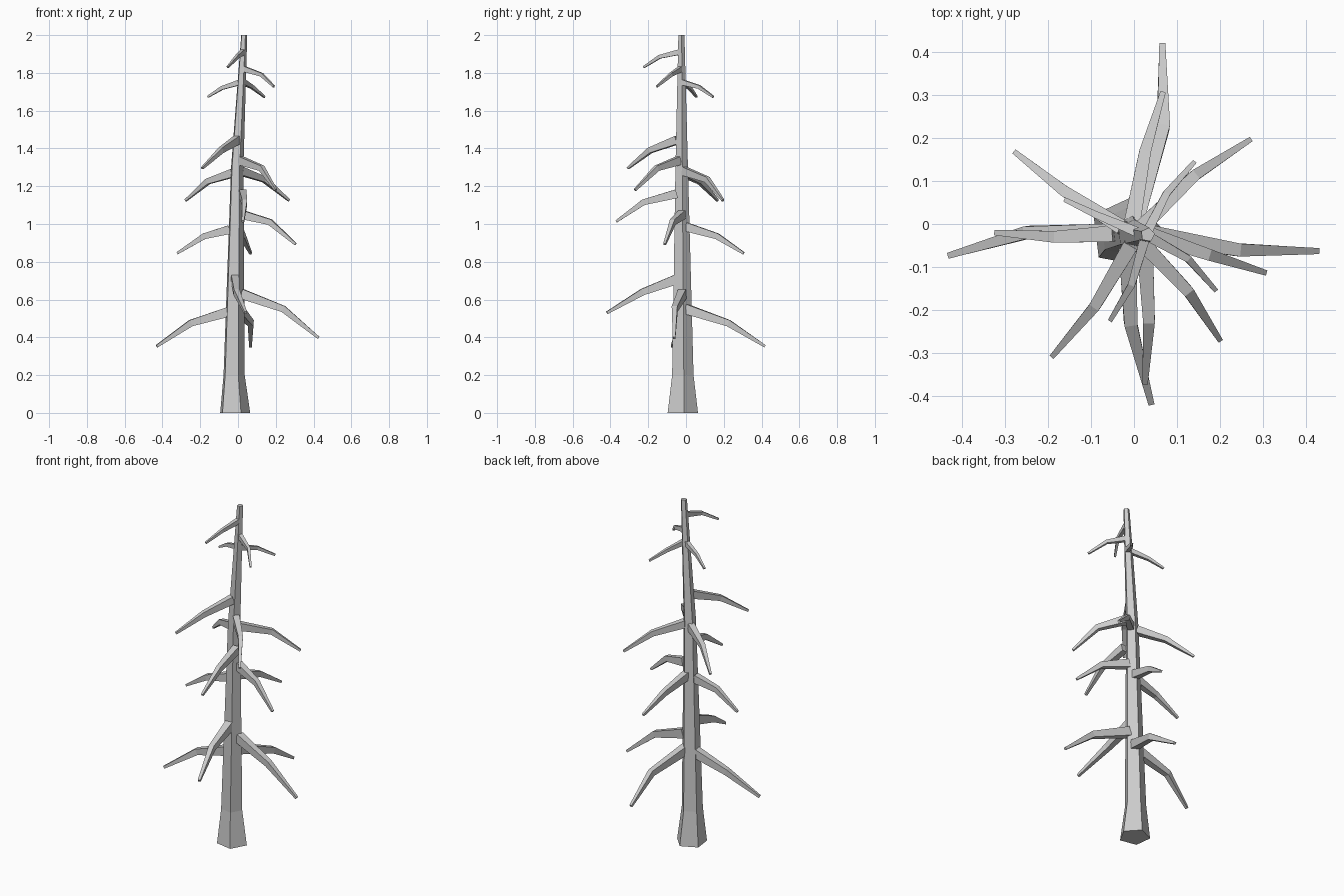
import bpy
from math import cos, sin, pi, radians
from mathutils import Vector


def loft(name, rings):
    """Skin a list of equal-sized vertex rings and cap both ends."""
    n = len(rings[0])
    verts = [v for ring in rings for v in ring]
    faces = [tuple(reversed(range(n))), tuple(range(len(verts) - n, len(verts)))]
    for r in range(len(rings) - 1):
        for i in range(n):
            a, b = r * n + i, r * n + (i + 1) % n
            faces.append((a, b, b + n, a + n))
    mesh = bpy.data.meshes.new(name)
    mesh.from_pydata(verts, [], faces)
    obj = bpy.data.objects.new(name, mesh)
    bpy.context.collection.objects.link(obj)
    return obj


# Trunk: five-sided, flared at the base, slightly bent (x, y, z, radius)
trunk = [(-0.02, -0.02, 0, 0.085), (-0.024, -0.019, 0.2, 0.060),
         (-0.006, -0.024, 1.3, 0.035), (0.032, -0.025, 2.0, 0.017)]
loft("trunk", [[Vector((x + r * cos(radians(7) + k * 2 * pi / 5),
                        y + r * sin(radians(7) + k * 2 * pi / 5), z))
                for k in range(5)] for x, y, z, r in trunk])


def branch(name, points, scale):
    """Drooping four-sided limb through start, elbow and tip."""
    p = [Vector(q) for q in points]
    dirs = [p[1] - p[0], p[2] - p[0], p[2] - p[1]]
    sizes = [(0.042, 0.052), (0.030, 0.035), (0.014, 0.014)]
    rings = []
    for c, d, (w, h) in zip(p, dirs, sizes):
        d.normalize()
        side = d.cross(Vector((0, 0, 1))).normalized()
        up = side.cross(d)
        s = scale if c is not p[2] else max(scale, 0.75)
        side, up = side * w * s / 2, up * h * s / 2
        rings.append([c + side - up, c + side + up, c - side + up, c - side - up])
    loft(name, rings)


# Four tiers of four branches: start, elbow, tip
tiers = [
    (1.0, [
        [(-0.05, -0.02, 0.535), (-0.25, -0.02, 0.475), (-0.43, -0.073, 0.353)],
        [(0.02, -0.02, 0.63), (0.24, -0.06, 0.55), (0.427, -0.063, 0.397)],
        [(0.00, 0.00, 0.55), (0.068, 0.225, 0.475), (0.066, 0.418, 0.353)],
        [(-0.015, -0.055, 0.705), (-0.008, -0.23, 0.64), (0.04, -0.418, 0.53)]]),
    (0.9, [
        [(-0.045, -0.022, 0.97), (-0.18, -0.03, 0.935), (-0.322, -0.02, 0.845)],
        [(0.02, -0.02, 1.05), (0.17, -0.07, 1.01), (0.305, -0.113, 0.893)],
        [(-0.005, 0.0, 0.985), (0.025, 0.165, 0.935), (0.067, 0.305, 0.845)],
        [(0.025, -0.05, 1.16), (0.035, -0.225, 1.115), (0.026, -0.37, 1.013)]]),
    (0.85, [
        [(-0.025, -0.01, 1.27), (-0.16, 0.075, 1.225), (-0.277, 0.167, 1.125)],
        [(0.015, -0.01, 1.28), (0.14, 0.112, 1.235), (0.27, 0.196, 1.125)],
        [(0.015, -0.04, 1.335), (0.125, -0.155, 1.295), (0.2, -0.27, 1.18)],
        [(-0.005, -0.045, 1.445), (-0.09, -0.19, 1.39), (-0.19, -0.308, 1.295)]]),
    (0.55, [
        [(0.01, -0.02, 1.75), (-0.085, 0.02, 1.72), (-0.16, 0.056, 1.673)],
        [(0.03, -0.02, 1.75), (0.075, 0.07, 1.725), (0.14, 0.144, 1.673)],
        [(0.035, -0.03, 1.82), (0.125, -0.08, 1.79), (0.19, -0.154, 1.728)],
        [(0.025, -0.035, 1.91), (-0.005, -0.14, 1.885), (-0.055, -0.224, 1.83)]]),
]
for t, (scale, limbs) in enumerate(tiers, 1):
    for b, pts in enumerate(limbs, 1):
        branch(f"branch_tier{t}_{b}", pts, scale)
